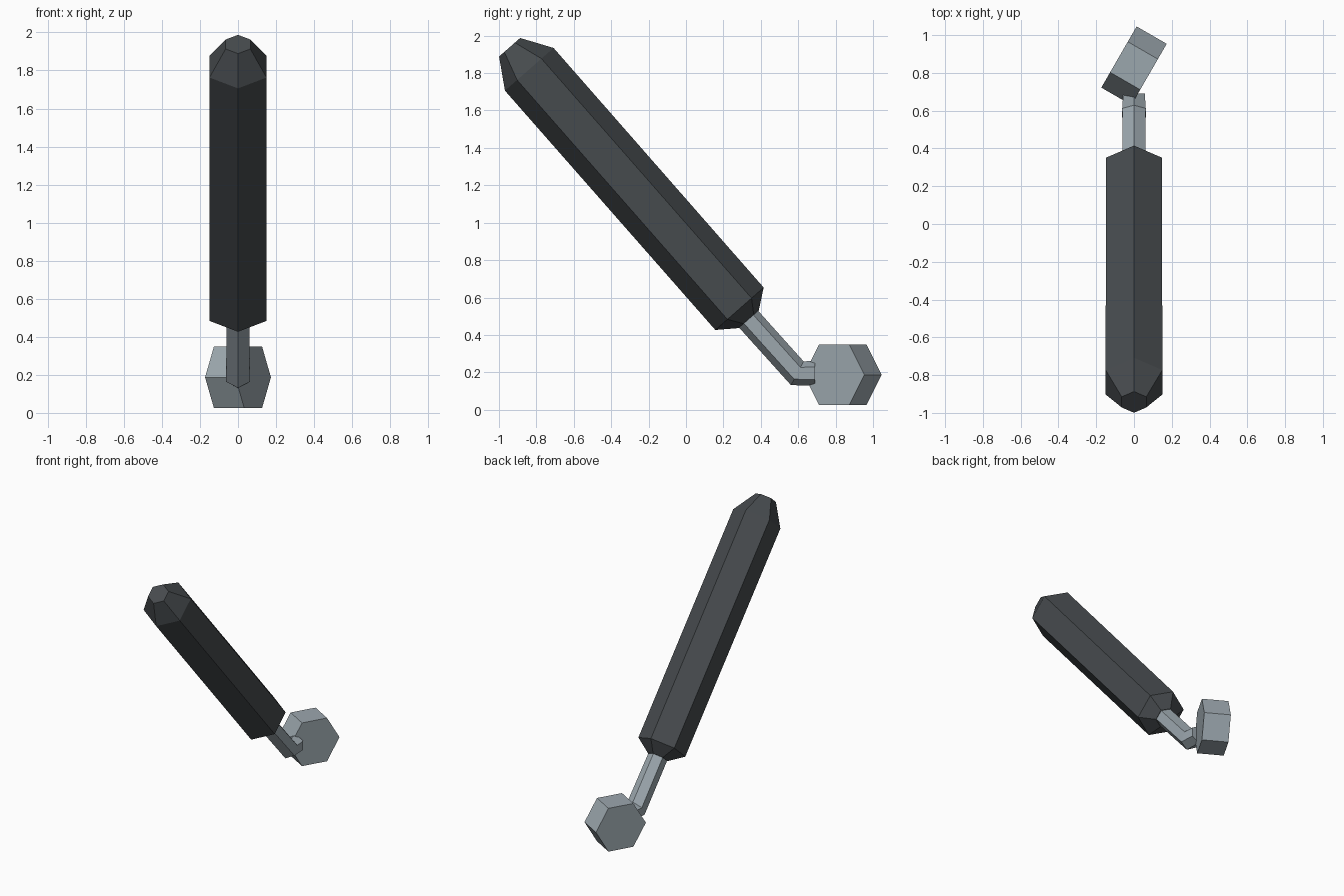
import bpy, bmesh
from math import sin, cos, pi, radians
from mathutils import Vector

if "Cube" in bpy.data.objects:
    bpy.data.objects.remove(bpy.data.objects["Cube"])


def material(name, rgb):
    m = bpy.data.materials.new(name)
    m.diffuse_color = (*rgb, 1)
    m.use_nodes = True
    m.node_tree.nodes["Principled BSDF"].inputs["Base Color"].default_value = m.diffuse_color
    return m


grip = material("dark grip", (0.062, 0.070, 0.076))
metal = material("grey metal", (0.33, 0.385, 0.42))


def hex_loft(name, rings, mat):
    """Six-sided loft; ring = (y, z, tilt of the ring in degrees, radius)."""
    bm = bmesh.new()
    loops = []
    for y, z, tilt, r in rings:
        across = Vector((0, cos(radians(tilt)), sin(radians(tilt)))) * r
        loops.append([bm.verts.new(Vector((r * sin(k * pi / 3), y, z))
                                   + across * cos(k * pi / 3))
                      for k in range(6)])
    for a, b in zip(loops, loops[1:]):
        for i in range(6):
            j = (i + 1) % 6
            bm.faces.new((a[i], a[j], b[j], b[i]))
    bm.faces.new(loops[0])
    bm.faces.new(loops[-1])
    bmesh.ops.recalc_face_normals(bm, faces=bm.faces)
    me = bpy.data.meshes.new(name)
    bm.to_mesh(me)
    bm.free()
    me.materials.append(mat)
    ob = bpy.data.objects.new(name, me)
    bpy.context.collection.objects.link(ob)
    return ob


# Handle with tapered ends
hex_loft("handle", [(0.335, 0.484, 41.3, 0.072),
                    (0.286, 0.540, 41.3, 0.172),
                    (-0.838, 1.820, 41.3, 0.173),
                    (-0.943, 1.938, 41.3, 0.075)], grip)

# Bent rod: mitred at the elbow, ends just inside handle and head
hex_loft("bent_rod", [(0.270, 0.556, 41.5, 0.068),
                      (0.595, 0.195, 62, 0.072),
                      (0.690, 0.195, 90, 0.066)], metal)

# Hexagonal head, axis along x
bpy.ops.mesh.primitive_cylinder_add(vertices=6, radius=0.187, depth=0.184,
                                    location=(0, 0.838, 0.187),
                                    rotation=(0, pi / 2, 0))
head = bpy.context.object
head.name = "hex_head"
# a corner must point straight up
if max((head.rotation_euler.to_matrix() @ v.co).z for v in head.data.vertices) < 0.18:
    head.rotation_euler = (pi / 6, pi / 2, 0)
head.data.materials.append(metal)
